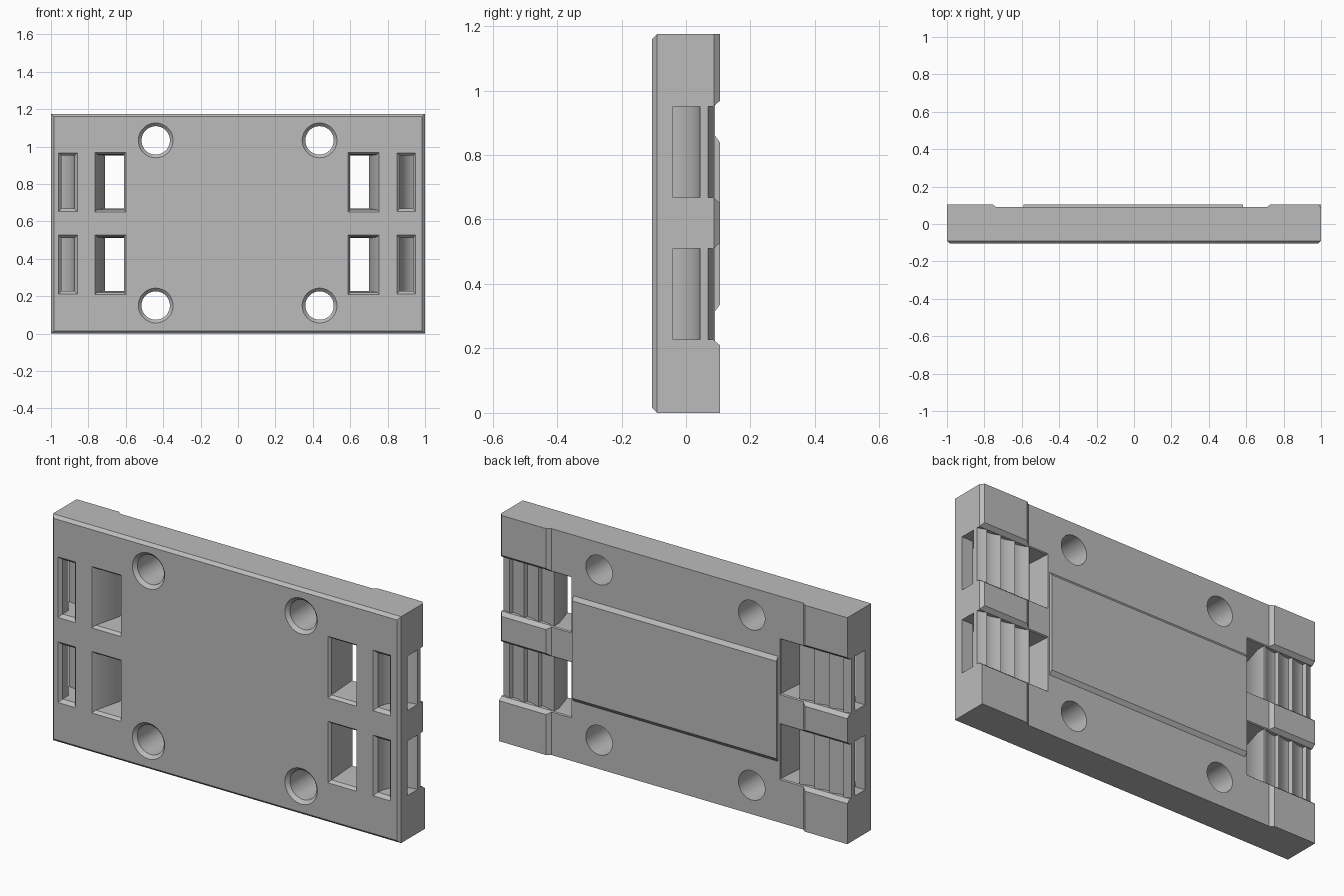
import bpy, bmesh, math

if "Cube" in bpy.data.objects:
    bpy.data.objects.remove(bpy.data.objects["Cube"])

grey = bpy.data.materials.new("mid_grey")
grey.diffuse_color = (0.5, 0.5, 0.5, 1)
grey.use_nodes = True
grey.node_tree.nodes["Principled BSDF"].inputs["Base Color"].default_value = grey.diffuse_color
SHIFT = -0.005          # the features sit slightly left of centre
Z0, Z1, PITCH = 0.227, 0.51, 0.441   # lower strap row and distance to upper row


def loft(name, rings):
    """Closed solid through rings that have equal point counts."""
    bm = bmesh.new()
    loops = [[bm.verts.new(p) for p in r] for r in rings]
    n = len(loops[0])
    for a, b in zip(loops, loops[1:]):
        for i in range(n):
            bm.faces.new((a[i], a[(i + 1) % n], b[(i + 1) % n], b[i]))
    bm.faces.new(loops[0])
    bm.faces.new(loops[-1])
    bmesh.ops.recalc_face_normals(bm, faces=bm.faces)
    me = bpy.data.meshes.new(name)
    bm.to_mesh(me)
    bm.free()
    ob = bpy.data.objects.new(name, me)
    bpy.context.collection.objects.link(ob)
    me.materials.append(grey)
    return ob


def rect(y, x0, x1, z0, z1):
    return [(x0, y, z0), (x1, y, z0), (x1, y, z1), (x0, y, z1)]


def prism(name, profile, z0, z1):
    return loft(name, [[(x, y, z) for x, y in profile] for z in (z0, z1)])


def side(s, pts):
    """Place a right-hand xy profile on side s."""
    return [(s * p[0] + SHIFT, *p[1:]) for p in pts]


def cut(cutter):
    cutter.hide_render = True
    m = plate.modifiers.new("cut", 'BOOLEAN')
    m.operation, m.solver, m.object = 'DIFFERENCE', 'EXACT', cutter
    bpy.context.view_layer.objects.active = plate
    bpy.ops.object.modifier_apply(modifier=m.name)
    bpy.data.objects.remove(cutter)


# plate with bevelled front edges
plate = loft("plate", [rect(-0.105, -0.985, 0.985, 0.015, 1.16),
                       rect(-0.09, -1, 1, 0, 1.175),
                       rect(0.105, -1, 1, 0, 1.175)])

# shallow recess over the middle of the back
cut(prism("recess", [(-0.777, 0.12), (-0.737, 0.09), (0.71, 0.09), (0.75, 0.12)], -0.1, 1.3))

# bevel on the back right corner, above the lower strap row
cut(prism("corner_bevel", [(0.975, 0.117), (1.025, 0.057), (1.1, 0.117)], 0.37, 1.3))

# countersunk screw holes
for x in (-0.44, 0.436):
    for z in (0.15, 1.033):
        cut(loft("hole", [[(x + r * math.cos(i * math.tau / 48), y, z + r * math.sin(i * math.tau / 48))
                           for i in range(48)]
                          for y, r in ((-0.12, 0.108), (-0.088, 0.076), (0.2, 0.076))]))

# curved strap tunnel from the front pocket to the side window
tunnel = [(0.87, -0.2)]
for i in range(13):
    a = i / 12 * math.pi / 2
    tunnel.append((1.0 - 0.13 * math.cos(a), -0.09 + 0.133 * math.sin(a)))
tunnel += [(1.2, 0.043), (1.2, -0.04), (0.94, -0.04), (0.94, -0.2)]

# scalloped teeth on the channel floor
teeth = [(0.65, 0.2), (0.65, 0.068)]
for k in range(4):
    x0 = 0.71 + k * 0.083
    for i in range(9):
        t = i / 8
        teeth.append((x0 + 0.07 * t, 0.086 - 0.02 * math.sin(t * math.pi / 2)))
    teeth.append((x0 + 0.076, 0.066))
teeth += [(1.2, 0.066), (1.2, 0.2)]

for s in (-1, 1):
    for dz in (0, PITCH):
        a, b = Z0 + dz, Z1 + dz
        # open channel with flared walls
        cut(loft("channel", [side(s, rect(0.085, 0.598, 1.2, a, b)),
                             side(s, rect(0.125, 0.598, 1.2, a - 0.034, b + 0.034))]))
        cut(prism("teeth", side(s, teeth), a, b))
        # slanted through slot with bevelled mouth
        cut(loft("slot", [side(s, rect(-0.125, 0.58, 0.775, a - 0.034, b + 0.034)),
                          side(s, rect(-0.09, 0.605, 0.748, a - 0.006, b + 0.006)),
                          side(s, rect(0.04, 0.602, 0.705, a, b)),
                          side(s, rect(0.2, 0.592, 0.705, a, b))]))
        # outer pocket with bevelled mouth
        cut(prism("tunnel", side(s, tunnel), a, b))
        cut(loft("pocket_mouth", [side(s, rect(-0.12, 0.84, 0.968, a - 0.03, b + 0.03)),
                                  side(s, rect(-0.088, 0.87, 0.94, a, b))]))

# raised pad in the middle of the back, sloped above and below
loft("back_pad", [rect(0.07, -0.592, 0.582, 0.315, 0.86),
                  rect(0.09, -0.592, 0.582, 0.315, 0.86),
                  rect(0.105, -0.592, 0.582, 0.335, 0.84)])

# smooth only the curved walls
bpy.ops.object.select_all(action='DESELECT')
plate.select_set(True)
bpy.context.view_layer.objects.active = plate
bpy.ops.object.shade_smooth_by_angle(angle=math.radians(20))
